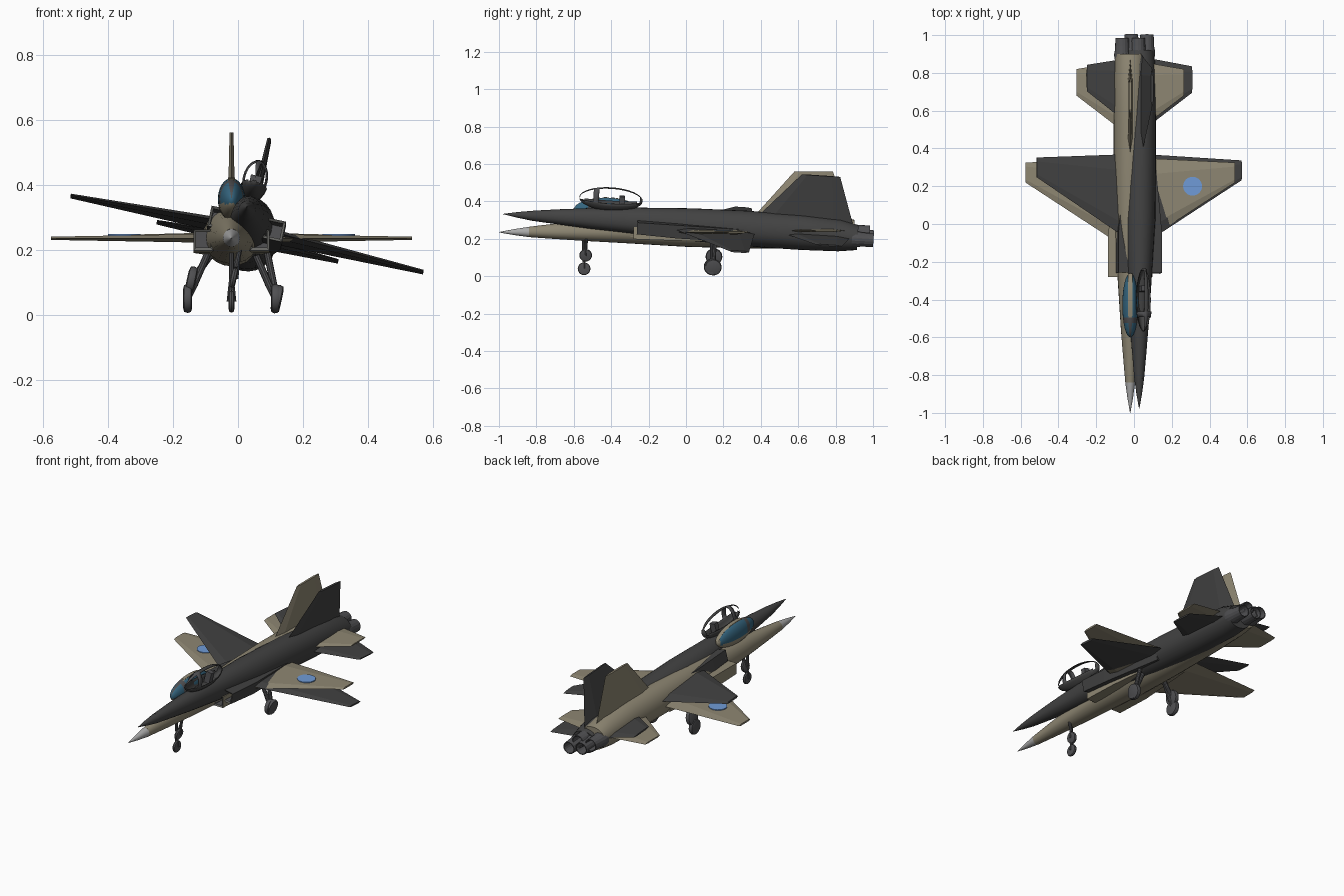
import bpy, bmesh, math
from mathutils import Matrix, Vector

cube = bpy.data.objects.get("Cube")
if cube:
    bpy.data.objects.remove(cube, do_unlink=True)


def material(name, rgb):
    m = bpy.data.materials.new(name)
    m.use_nodes = True
    m.diffuse_color = (*rgb, 1)
    b = m.node_tree.nodes["Principled BSDF"]
    b.inputs["Base Color"].default_value = (*rgb, 1)
    b.inputs["Roughness"].default_value = 0.7
    return m


TAN = material("desert tan", (0.27, 0.24, 0.17))
DARK = material("charcoal", (0.055, 0.055, 0.055))
GREY = material("nose grey", (0.4, 0.4, 0.4))
METAL = material("dark metal", (0.08, 0.08, 0.085))
RIM = material("intake grey", (0.13, 0.13, 0.12))
GLASS = material("teal glass", (0.035, 0.13, 0.21))
BLUE = material("roundel blue", (0.16, 0.33, 0.68))


def finish(name, bm, place, mats, angle=30):
    bmesh.ops.recalc_face_normals(bm, faces=bm.faces)
    me = bpy.data.meshes.new(name)
    bm.to_mesh(me)
    bm.free()
    for m in mats:
        me.materials.append(m)
    ob = bpy.data.objects.new(name, me)
    bpy.context.collection.objects.link(ob)
    ob.matrix_world = place
    bpy.ops.object.select_all(action="DESELECT")
    ob.select_set(True)
    bpy.context.view_layer.objects.active = ob
    bpy.ops.object.shade_smooth_by_angle(angle=math.radians(angle))
    return ob


def loft(loops, caps=True):
    bm = bmesh.new()
    rings = [[bm.verts.new(p) for p in loop] for loop in loops]
    n = len(rings[0])
    for a, b in zip(rings, rings[1:]):
        for i in range(n):
            j = (i + 1) % n
            bm.faces.new((a[i], a[j], b[j], b[i]))
    if caps:
        bm.faces.new(rings[0])
        bm.faces.new(rings[-1])
    return bm


def ring(y, w, top, bot, cx=0, n=24):
    pts = []
    for i in range(n):
        a = math.tau * i / n
        s = math.sin(a)
        pts.append((cx + w * math.cos(a), y, s * (top if s > 0 else bot)))
    return pts


def airfoil(span, lead, trail, half, upright=False, z=0):
    """Six-sided wing section at one span position."""
    pts = []
    for t, k in ((0, 0), (0.15, 1), (0.8, 1), (1, 0), (0.8, -1), (0.15, -1)):
        y = lead + (trail - lead) * t
        h = (half if k else 0) * k
        pts.append((h, y, span) if upright else (span, y, z + h))
    return pts


def rod(name, a, b, r, place, mat, n=10):
    a, b = Vector(a), Vector(b)
    bm = bmesh.new()
    turn = (b - a).to_track_quat("Z", "Y").to_matrix().to_4x4()
    bmesh.ops.create_cone(bm, cap_ends=True, segments=n, radius1=r, radius2=r,
                          depth=(b - a).length,
                          matrix=Matrix.Translation((a + b) / 2) @ turn)
    return finish(name, bm, place, [mat])


def wheel(name, x, y, z, r, half, place):
    # tyre with bevelled shoulders
    prof = ((-1, 0.65), (-0.75, 0.92), (0, 1), (0.75, 0.92), (1, 0.65))
    loops = [[(x + half * u, y + r * k * math.cos(math.tau * i / 20),
               z + r * k * math.sin(math.tau * i / 20)) for i in range(20)]
             for u, k in prof]
    finish(name, loft(loops), place, [METAL], 40)


def canopy(pre, place, body, glazed):
    bm = bmesh.new()
    bmesh.ops.create_uvsphere(bm, u_segments=24, v_segments=16, radius=1)
    bmesh.ops.rotate(bm, verts=bm.verts, matrix=Matrix.Rotation(math.pi / 2, 3, "X"))
    panes = []
    for f in bm.faces:
        c = f.calc_center_median()
        around = abs(math.atan2(c.x, c.z))
        hoop = -0.56 < c.y < -0.38
        if c.z < -0.2 or c.y > 0.92:
            f.material_index = 0
        elif hoop or (around < 0.26 and c.y < -0.38):
            f.material_index = 2
        elif around > 0.26:
            f.material_index = 1
            panes.append(f)
    if not glazed:
        bmesh.ops.delete(bm, geom=panes, context="FACES")
    bmesh.ops.transform(bm, verts=bm.verts, matrix=Matrix.Translation(
        (0, -0.43, 0.12)) @ Matrix.Diagonal((0.042, 0.17, 0.065, 1)))
    ob = finish(pre + "canopy", bm, place, [body, GLASS, METAL])
    if not glazed:
        mod = ob.modifiers.new("frame thickness", "SOLIDIFY")
        mod.thickness = 0.004
        # ejector seat in the open cockpit
        bm = bmesh.new()
        bmesh.ops.create_cube(bm, size=1, matrix=Matrix.Translation(
            (0, -0.37, 0.105)) @ Matrix.Diagonal((0.035, 0.03, 0.07, 1)))
        finish(pre + "seat", bm, place, [METAL])


def jet(pre, place, body, nose, glazed, marked):
    # fuselage and nose
    stations = ((-0.84, 0.026, 0.029, 0.026), (-0.7, 0.038, 0.046, 0.036),
                (-0.55, 0.05, 0.062, 0.046), (-0.3, 0.066, 0.082, 0.06),
                (0, 0.085, 0.098, 0.078), (0.3, 0.088, 0.105, 0.086),
                (0.6, 0.088, 0.103, 0.086), (0.8, 0.085, 0.092, 0.08),
                (0.9, 0.08, 0.066, 0.066))
    finish(pre + "fuselage", loft([ring(*s) for s in stations]), place, [body])
    cone = ((-1, 0.001), (-0.92, 0.015), (-0.84, 0.026))
    finish(pre + "nose_cone", loft([ring(y, r, r * 1.1, r) for y, r in cone]), place, [nose])
    canopy(pre, place, body, glazed)

    # tail fin
    finish(pre + "tail_fin", loft([airfoil(0.07, 0.35, 0.87, 0.012, True),
                                   airfoil(0.325, 0.58, 0.785, 0.006, True)]), place, [body], 5)

    for side, s in (("left_", 1), ("right_", -1)):
        p = pre + side
        # wing and tailplane
        finish(p + "wing", loft([airfoil(s * 0.05, -0.11, 0.35, 0.014),
                                 airfoil(s * 0.555, 0.22, 0.325, 0.005)]), place, [body], 5)
        finish(p + "tailplane", loft([airfoil(s * 0.05, 0.5, 0.86, 0.01, z=0.008),
                                      airfoil(s * 0.285, 0.68, 0.82, 0.004, z=0.008)]),
               place, [body], 5)
        if marked:
            bm = bmesh.new()
            bmesh.ops.create_cone(bm, cap_ends=True, segments=32, radius1=0.05,
                                  radius2=0.05, depth=0.005,
                                  matrix=Matrix.Translation((s * 0.33, 0.2, 0.0105)))
            finish(p + "wing_roundel", bm, place, [BLUE])

        # air intake with open mouth
        def box(y, x0, x1, z0, z1):
            return [(s * x0, y, z0), (s * x1, y, z0), (s * x1, y, z1), (s * x0, y, z1)]
        bm = loft([box(-0.12, 0.064, 0.109, -0.029, 0.019),
                   box(-0.275, 0.064, 0.109, -0.029, 0.019),
                   box(-0.28, 0.057, 0.117, -0.037, 0.027),
                   box(-0.06, 0.05, 0.117, -0.045, 0.027),
                   box(0.3, 0.04, 0.085, -0.05, 0.02)])
        for f in bm.faces:
            c = f.calc_center_median()
            if c.y < -0.27:
                f.material_index = 1
            elif c.y < -0.11 and abs(f.calc_center_median().x) < 0.1095 and -0.03 < c.z < 0.02:
                f.material_index = 2
        finish(p + "intake", bm, place, [body, RIM, METAL], 20)
        # splitter plate ahead of the intake
        finish(p + "splitter", loft([box(-0.42, 0.052, 0.056, -0.005, 0.005),
                                     box(-0.26, 0.05, 0.062, -0.03, 0.02)]), place, [body])

        # engine nozzle, hollow at the back
        tube = ((0.87, 0.042), (0.9, 0.043), (0.92, 0.039), (0.985, 0.036),
                (0.985, 0.031), (0.91, 0.025))
        finish(p + "nozzle", loft([ring(y, r, r, r, s * 0.042, 16) for y, r in tube]),
               place, [METAL], 15)

        # main landing gear
        rod(p + "main_strut", (s * 0.07, 0.14, -0.04), (s * 0.118, 0.14, -0.15), 0.011, place, METAL)
        rod(p + "main_axle", (s * 0.112, 0.14, -0.14), (s * 0.135, 0.14, -0.185), 0.01, place, METAL)
        wheel(p + "main_wheel", s * 0.135, 0.14, -0.185, 0.045, 0.014, place)
        # nose gear fork
        rod(p + "nose_fork", (s * 0.004, -0.545, -0.13), (s * 0.011, -0.545, -0.195), 0.004, place, METAL)

    rod(pre + "nose_strut", (0, -0.55, -0.03), (0, -0.545, -0.16), 0.008, place, METAL)
    wheel(pre + "nose_wheel", 0, -0.545, -0.195, 0.034, 0.009, place)


# level tan jet, and a dark jet rolled and pitched through it
level = Matrix.Translation((-0.02, 0, 0.235))
banked = (Matrix.Translation((0.0275, 0.02, 0.266))
          @ Matrix.Rotation(math.radians(-3.8), 4, "X")
          @ Matrix.Rotation(math.radians(12.2), 4, "Y"))
jet("tan_", level, TAN, GREY, True, True)
jet("dark_", banked, DARK, DARK, False, False)

# tan spine frame along the closed canopy
strip = [[(sx * 0.011, -0.43 + 0.17 * math.sin(a), 0.121 + 0.065 * math.cos(a) * k)
          for sx, k in ((-1, 0.99), (1, 0.99), (1, 1.02), (-1, 1.02))]
         for a in [math.radians(d) for d in range(-20, 81, 10)]]
finish("tan_canopy_spine", loft(strip), level, [TAN])
